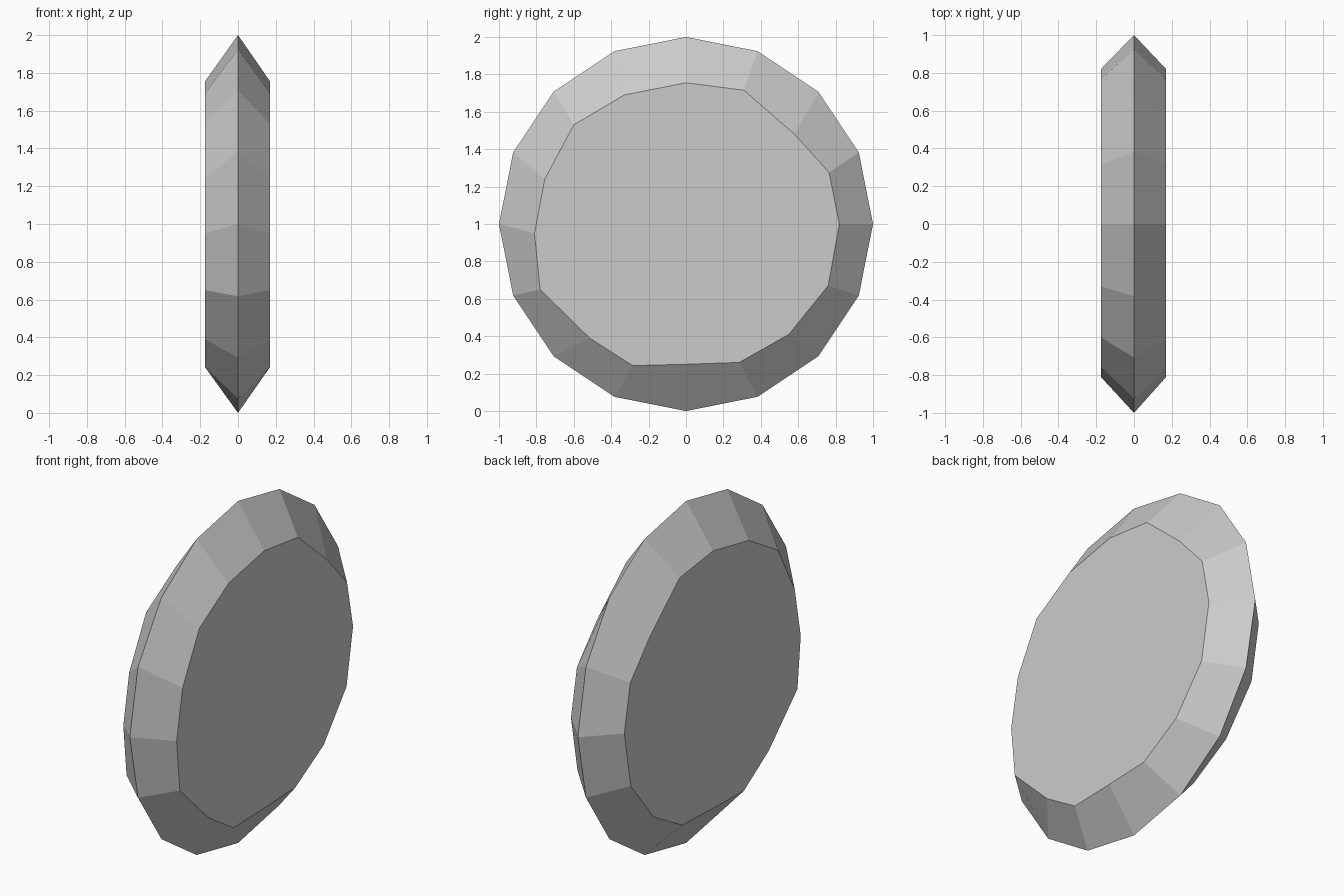
import bpy, bmesh
from math import sin, cos, pi

if "Cube" in bpy.data.objects:
    bpy.data.objects.remove(bpy.data.objects["Cube"])

# Hand-cut outline of the flat face (y, z), clockwise from the top
FACE = [(0, 1.755), (.31, 1.715), (.58, 1.48), (.765, 1.275), (.82, 1.0), (.76, .67),
        (.55, .41), (.285, .26), (0, .25), (-.285, .243), (-.515, .39), (-.78, .65),
        (-.81, .95), (-.755, 1.24), (-.6, 1.53), (-.33, 1.69)]
N = len(FACE)

bm = bmesh.new()

# Sharp 16-sided rim in the middle plane
rim = [bm.verts.new((0, sin(2 * pi * i / N), 1 + cos(2 * pi * i / N))) for i in range(N)]

# Flat cap and sloped bevel facets on each side
for x in (.17, -.175):
    cap = [bm.verts.new((x, y, z)) for y, z in FACE]
    bm.faces.new(cap)
    for i in range(N):
        j = (i + 1) % N
        bm.faces.new((rim[i], rim[j], cap[j], cap[i]))

bmesh.ops.recalc_face_normals(bm, faces=bm.faces)
mesh = bpy.data.meshes.new("faceted_disc")
bm.to_mesh(mesh)
bm.free()
bpy.context.collection.objects.link(bpy.data.objects.new("faceted_disc", mesh))
